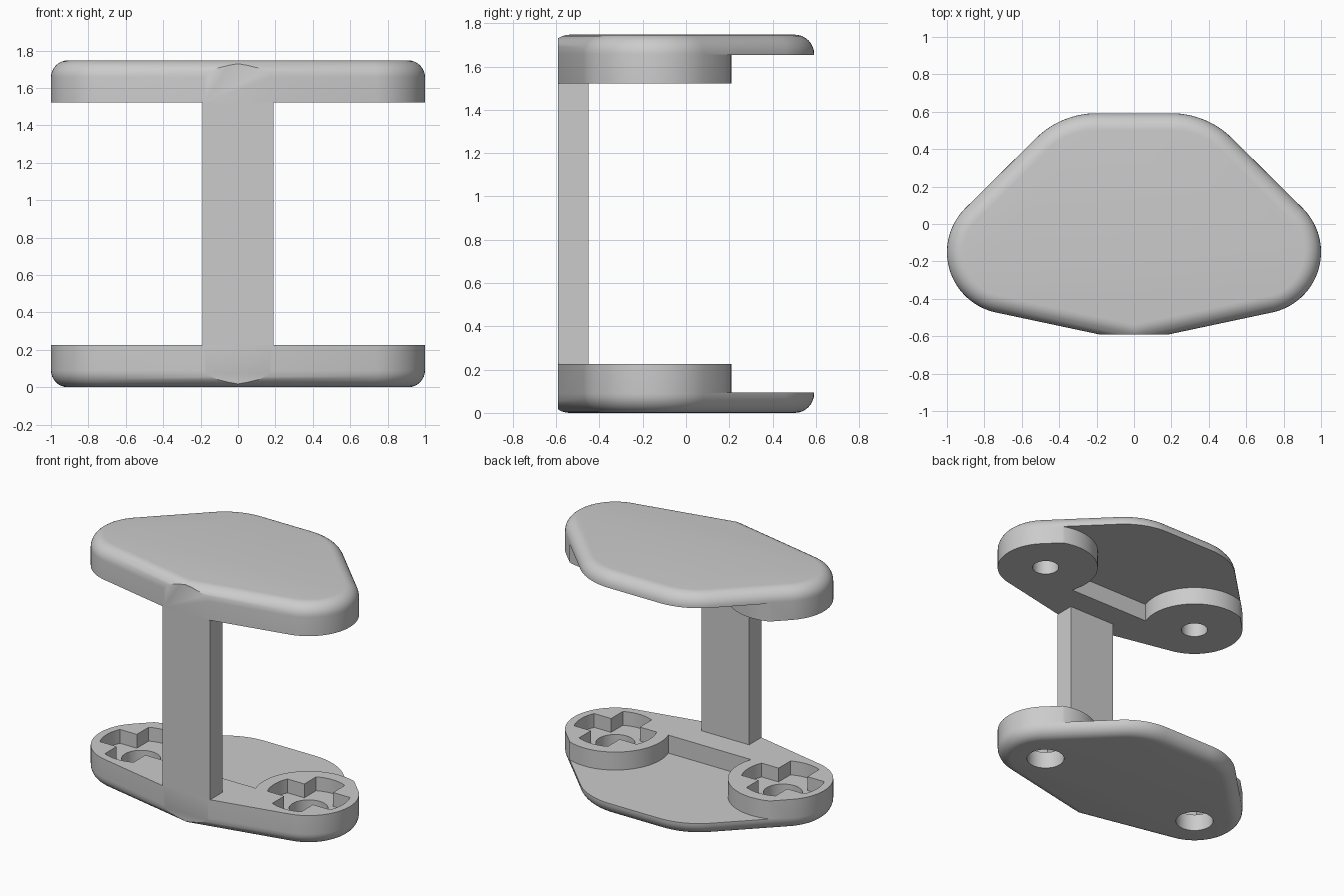
import bpy, bmesh, math
from mathutils import Matrix

cube = bpy.data.objects.get("Cube")
if cube:
    bpy.data.objects.remove(cube, do_unlink=True)

HEIGHT = 1.747      # overall height
THICK = 0.225       # plate thickness at the front bar and bosses
LIP = 0.095         # plate thickness at the rear lip
FILLET = 0.09
FRONT = -0.592
BX, BY = 0.67, -0.15  # boss centre

grey = bpy.data.materials.new("plain_grey")
grey.use_nodes = True
grey.diffuse_color = (0.6, 0.6, 0.6, 1)
grey.node_tree.nodes["Principled BSDF"].inputs["Base Color"].default_value = (0.6, 0.6, 0.6, 1)


def arc(cx, cy, r, a, b, n):
    return [(cx + r * math.cos(math.radians(a + (b - a) * i / n)),
             cy + r * math.sin(math.radians(a + (b - a) * i / n))) for i in range(n + 1)]


def loft(name, rings, cut_front=False):
    """Solid made of stacked (z, outline) rings."""
    bm = bmesh.new()
    loops = [[bm.verts.new((x, y, z)) for x, y in pts] for z, pts in rings]
    n = len(loops[0])
    for low, high in zip(loops, loops[1:]):
        for i in range(n):
            j = (i + 1) % n
            bm.faces.new((low[i], low[j], high[j], high[i]))
    bm.faces.new(loops[0][::-1])
    bm.faces.new(loops[-1])
    if cut_front:
        bmesh.ops.bisect_plane(bm, geom=bm.verts[:] + bm.edges[:] + bm.faces[:],
                               plane_co=(0, FRONT, 0), plane_no=(0, -1, 0), clear_outer=True)
        bmesh.ops.holes_fill(bm, edges=[e for e in bm.edges if e.is_boundary])
    bmesh.ops.recalc_face_normals(bm, faces=bm.faces[:])
    me = bpy.data.meshes.new(name)
    bm.to_mesh(me)
    bm.free()
    ob = bpy.data.objects.new(name, me)
    bpy.context.collection.objects.link(ob)
    me.materials.append(grey)
    return ob


def prism(name, pts, z0, z1):
    return loft(name, [(z0, pts), (z1, pts)])


def disc(name, cx, cy, r, z0, z1, n=64):
    return prism(name, arc(cx, cy, r, 0, 360, n)[:-1], z0, z1)


def box(name, x, y0, y1, z0, z1):
    return prism(name, [(-x, y0), (x, y0), (x, y1), (-x, y1)], z0, z1)


def activate(ob):
    bpy.ops.object.select_all(action='DESELECT')
    ob.select_set(True)
    bpy.context.view_layer.objects.active = ob


def subtract(ob, cutter):
    activate(ob)
    mod = ob.modifiers.new("cut", 'BOOLEAN')
    mod.operation = 'DIFFERENCE'
    mod.solver = 'EXACT'
    mod.object = cutter
    bpy.ops.object.modifier_apply(modifier=mod.name)
    bpy.data.objects.remove(cutter, do_unlink=True)


def outline(d):
    """Rounded plate outline, inset by d."""
    t = math.radians(12)
    r = 0.33 - d
    half = arc(BX, BY, r, -78, 45, 28) + arc(0.2, 0.132, 0.46 - d, 45, 90, 14)
    apex = (0, BY - BX * math.tan(t) - r / math.cos(t))
    return [apex] + half + [(-x, y) for x, y in reversed(half)]


def cross_outline(cx, cy, w=0.115, r=0.275):
    """Plus shape with arms ending on a circle."""
    b = math.degrees(math.asin(w / r))
    pts = []
    for k in range(4):
        a = k * 90
        pts += arc(cx, cy, r, a - b, a + b, 10)
        pts += arc(cx, cy, w * math.sqrt(2), a + 45, a + 45, 1)[:1]
    return pts


def plate(name):
    """Filleted plate with a thick front bar and two thick bosses."""
    rings = []
    for i in range(9):
        a = math.radians(90 * i / 8)
        rings.append((FILLET * (1 - math.sin(a)), outline(FILLET * (1 - math.cos(a)))))
    rings = rings[::-1] + [(THICK, outline(0))]
    ob = loft(name, rings, cut_front=True)
    relief = box("relief_cutter", 1.2, -0.27, 0.8, LIP, 0.4)
    for s in (-1, 1):
        subtract(relief, disc("boss_cutter", s * BX, BY, 0.36, 0.0, 0.5, 96))
    # keep only the rear part of the relief, not slivers outside the bosses
    subtract(ob, relief)
    return ob


# Lower plate with cross sockets and through holes
lower = plate("lower_plate")
for s in (-1, 1):
    subtract(lower, prism("socket_cutter", cross_outline(s * BX, BY), 0.125, 0.4))
    subtract(lower, disc("hole_cutter", s * BX, BY, 0.128, -0.1, 0.15))

# Upper plate with blind holes, turned upside down
upper = plate("upper_plate")
for s in (-1, 1):
    subtract(upper, disc("hole_cutter", s * BX, BY, 0.09, 0.09, 0.4))
upper.data.transform(Matrix.Translation((0, 0, HEIGHT)) @ Matrix.Diagonal((1, 1, -1, 1)))
upper.data.flip_normals()

# Upright joining the plates, flush with the front
post = box("post", 0.19, FRONT, -0.45, THICK, HEIGHT - THICK)

for ob in (lower, upper, post):
    activate(ob)
    bpy.ops.object.shade_smooth_by_angle(angle=math.radians(30))
